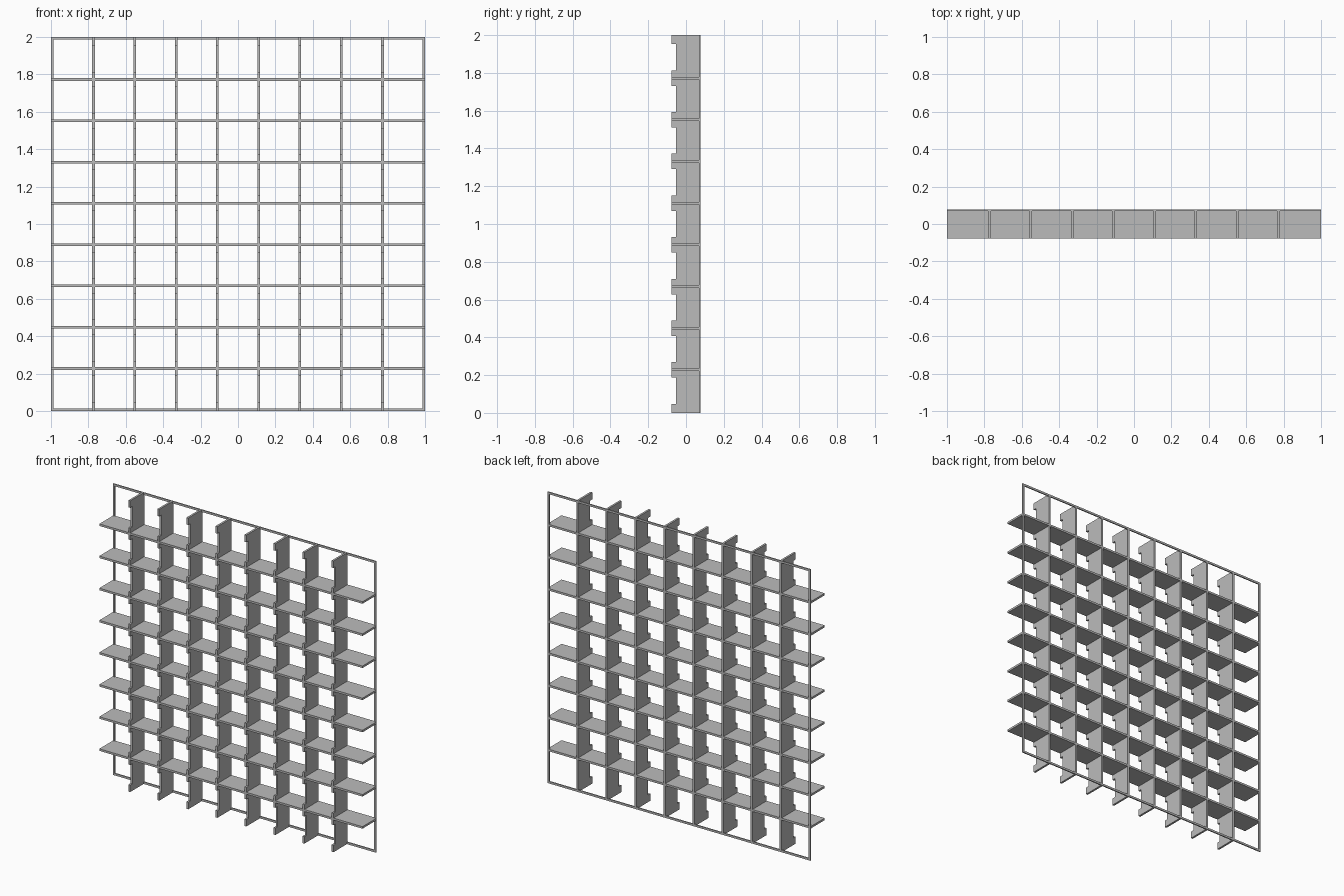
import bpy, bmesh
from mathutils import Vector

cube = bpy.data.objects.get("Cube")
if cube:
    bpy.data.objects.remove(cube, do_unlink=True)

CELLS = 9
T = 0.014                      # board thickness
PITCH = (2 - T) / CELLS
FRONT, BACK = -0.077, 0.077
RECESS = -0.053                # front of the fins between the tabs
TAB = 0.041                    # half height of a tab
LATTICE = 0.008                # depth of the back lattice

grey = bpy.data.materials.new("light_grey")
grey.use_nodes = True
colour = (0.5, 0.5, 0.5, 1)
grey.diffuse_color = colour
grey.node_tree.nodes["Principled BSDF"].inputs["Base Color"].default_value = colour


def finish(name, bm):
    bmesh.ops.recalc_face_normals(bm, faces=bm.faces)
    mesh = bpy.data.meshes.new(name)
    bm.to_mesh(mesh)
    bm.free()
    mesh.materials.append(grey)
    obj = bpy.data.objects.new(name, mesh)
    bpy.context.collection.objects.link(obj)
    return obj


def add_box(bm, low, high):
    low, high = Vector(low), Vector(high)
    verts = bmesh.ops.create_cube(bm, size=1)["verts"]
    bmesh.ops.scale(bm, vec=high - low, verts=verts)
    bmesh.ops.translate(bm, vec=(low + high) / 2, verts=verts)


def line(i):
    return T / 2 + i * PITCH


# Back lattice with its outer frame
inner = BACK - LATTICE
bm = bmesh.new()
for i in range(CELLS + 1):
    c = line(i)
    add_box(bm, (c - T / 2 - 1, inner, 0), (c + T / 2 - 1, BACK, 2))
    add_box(bm, (-1, inner, c - T / 2), (1, BACK, c + T / 2))
finish("back_lattice", bm)

# Horizontal shelves
for i in range(1, CELLS):
    bm = bmesh.new()
    add_box(bm, (-1, FRONT, line(i) - T / 2), (1, inner, line(i) + T / 2))
    finish(f"shelf_{i}", bm)

# Profile of a fin: a tab at every shelf, recessed in between
profile = [(inner, 2), (inner, 0)]
for i in range(CELLS + 1):
    low, high = max(line(i) - TAB, 0), min(line(i) + TAB, 2)
    if i > 0:
        profile.append((RECESS, low))
    profile += [(FRONT, low), (FRONT, high)]
    if i < CELLS:
        profile.append((RECESS, high))

# Vertical fins
for i in range(1, CELLS):
    bm = bmesh.new()
    x = line(i) - 1 - T / 2
    face = bm.faces.new([bm.verts.new((x, y, z)) for y, z in profile])
    side = bmesh.ops.extrude_face_region(bm, geom=[face])["geom"]
    moved = [v for v in side if isinstance(v, bmesh.types.BMVert)]
    bmesh.ops.translate(bm, vec=(T, 0, 0), verts=moved)
    finish(f"fin_{i}", bm)
